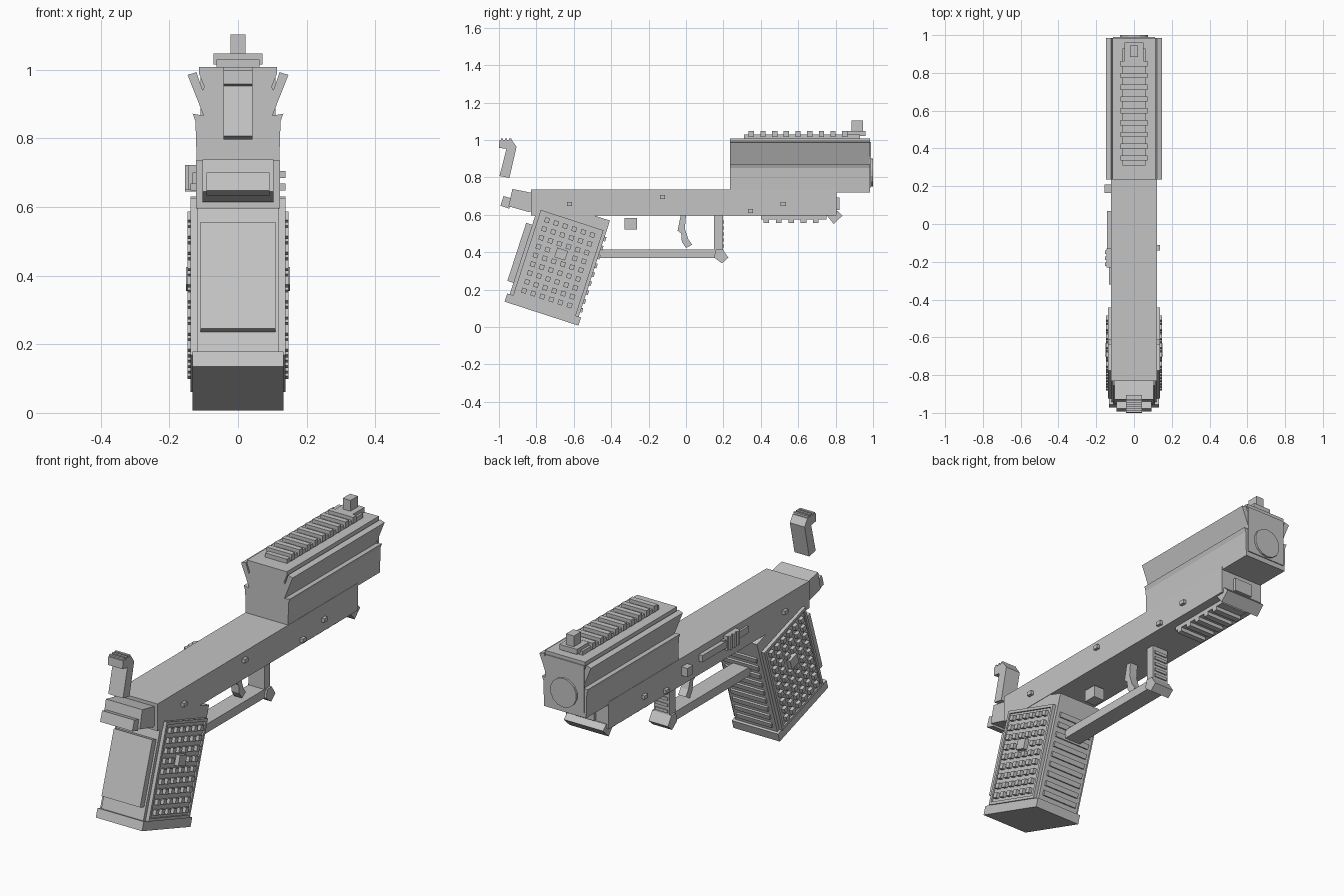
import bpy, bmesh, math
from mathutils import Matrix, Vector

if "Cube" in bpy.data.objects:
    bpy.data.objects.remove(bpy.data.objects["Cube"])

mat = bpy.data.materials.new("plain grey")
mat.diffuse_color = (0.55, 0.55, 0.55, 1)
mat.use_nodes = True
mat.node_tree.nodes["Principled BSDF"].inputs["Base Color"].default_value = mat.diffuse_color


def finish(bm, name):
    bmesh.ops.recalc_face_normals(bm, faces=bm.faces)
    me = bpy.data.meshes.new(name)
    bm.to_mesh(me)
    bm.free()
    me.materials.append(mat)
    ob = bpy.data.objects.new(name, me)
    bpy.context.collection.objects.link(ob)
    return ob


def add_box(bm, x, y, z, m=Matrix()):
    """Box from (min, max) ranges, optionally transformed."""
    v = [bm.verts.new(m @ Vector((a, b, c))) for a in x for b in y for c in z]
    for f in ((0, 1, 3, 2), (4, 6, 7, 5), (0, 4, 5, 1), (2, 3, 7, 6), (0, 2, 6, 4), (1, 5, 7, 3)):
        bm.faces.new([v[i] for i in f])


def boxes(name, items, m=Matrix()):
    bm = bmesh.new()
    for it in items:
        add_box(bm, *it, m)
    return finish(bm, name)


def extrude(name, pts, vec):
    """Closed polygon of 3D points pushed along vec."""
    bm = bmesh.new()
    f = bm.faces.new([bm.verts.new(p) for p in pts])
    r = bmesh.ops.extrude_face_region(bm, geom=[f])
    bmesh.ops.translate(bm, vec=vec, verts=[g for g in r["geom"] if isinstance(g, bmesh.types.BMVert)])
    return finish(bm, name)


def side(name, yz, w):
    """Side profile, centred across x with half width w."""
    return extrude(name, [(-w, y, z) for y, z in yz], (2 * w, 0, 0))


# Frame and tail
boxes("frame", [((-.122, .122), (-.83, .805), (.595, .735))])
side("tail_block", [(-.928, .738), (-.82, .716), (-.82, .62), (-.842, .615), (-.949, .645)], .104)
side("tail_button", [(-.976, .70), (-.935, .688), (-.945, .633), (-.992, .648)], .092)

# Upper slide with flared side fins
half = [(.12, .72), (.124, .85), (.132, .872), (.10, .866), (.147, .985), (.121, .993),
        (.103, .94), (.098, .95), (.114, .99), (.114, 1.008)]
prof = half + [(-x, z) for x, z in reversed(half)]
extrude("slide", [(x, .235, z) for x, z in prof], (0, .75, 0))
boxes("slide_end_plate", [((-.11, .11), (.98, .99), (.745, .99))])
bm = bmesh.new()
bmesh.ops.create_cone(bm, cap_ends=True, segments=14, radius1=.075, radius2=.075, depth=.014,
                      matrix=Matrix.Translation((0, .993, .825)) @ Matrix.Rotation(math.pi / 2, 4, 'X'))
finish(bm, "muzzle_cap")

# Top rail and sight
boxes("top_rail", [((-.062, .062), (.31, .93), (1.0, 1.03))])
boxes("top_rail_slats", [((-.072, .072), (.335 + i * .0625, .363 + i * .0625), (1.015, 1.048))
                         for i in range(9)])
boxes("sight", [((-.05, .05), (.85, .96), (1.02, 1.047)), ((-.022, .022), (.885, .945), (1.04, 1.103))])

# Rail under the barrel and nose
boxes("lower_rail", [((-.075, .075), (.4, .75), (.575, .6))]
      + [((-.075, .075), (.415 + i * .066, .445 + i * .066), (.556, .58)) for i in range(5)])
side("nose_hook", [(.75, .6), (.79, .55), (.836, .595), (.81, .62), (.79, .62)], .112)
boxes("nose_block", [((-.05, .05), (.80, .82), (.625, .692))])

# Trigger and guard
side("trigger", [(-.028, .6), (.0, .6), (-.006, .525), (.012, .47), (.033, .44), (0, .422),
                 (-.022, .455), (-.026, .5), (-.045, .515), (-.04, .54)], .022)
boxes("trigger_guard", [((-.045, .045), (-.47, .19), (.37, .415)), ((-.045, .045), (.15, .197), (.40, .6))]
      + [((-.036, .036), (.19, .203), (.425 + i * .032, .44 + i * .032)) for i in range(5)])
side("guard_hook", [(.15, .372), (.192, .34), (.226, .37), (.197, .415), (.16, .415)], .055)
boxes("release_block", [((-.03, .03), (-.33, -.262), (.52, .582))])

# Grip, built upright then leaned back
lean = Matrix.Translation((0, -.683, .343)) @ Matrix.Rotation(math.radians(-18), 4, 'X')
boxes("grip_core", [((-.12, .12), (-.195, .193), (-.25, .30))], lean)
boxes("grip_base", [((-.132, .132), (-.209, .206), (-.286, -.24))], lean)
boxes("grip_back_plate", [((-.11, .11), (-.229, -.19), (-.176, .15))], lean)
boxes("grip_front_ridges", [((-.10, .10), (.19, .203), (-.215 + i * .05, -.19 + i * .05))
                            for i in range(9)], lean)
panels, studs, badges = [], [], []
for s in (-1, 1):
    def out(a, b):
        return tuple(sorted((s * a, s * b)))
    panels.append((out(.11, .130), (-.176, .176), (-.24, .24)))
    # Raised rim round the panel
    for u in ((-.176, -.162), (.162, .176)):
        panels.append((out(.12, .138), u, (-.24, .24)))
    for v in ((-.24, -.226), (.226, .24)):
        panels.append((out(.12, .138), (-.162, .162), v))
    for c in range(6):
        for r in range(9):
            u, v = (c - 2.5) * .051, (r - 4) * .0495
            if not (c in (2, 3) and r == 5):
                studs.append((out(.125, .147), (u - .013, u + .013), (v - .013, v + .013)))
    badges.append((out(.125, .152), (-.03, .03), (.023, .076)))
boxes("grip_panels", panels, lean)
boxes("grip_studs", studs, lean)
boxes("grip_centre_plates", badges, lean)

# Pins on both sides
boxes("frame_pins", [((s * .13 - .008, s * .13 + .008), (y - .014, y + .014), (z - .01, z + .01))
                     for s in (-1, 1)
                     for y, z in ((-.623, .658), (-.126, .695), (.345, .62), (.52, .658))])

# Left side controls
boxes("left_lever", [((-.143, -.12), (-.13, .07), (.665, .70)),
                     ((-.133, -.12), (-.32, -.22), (.665, .70)),
                     ((-.146, -.12), (-.23, -.13), (.65, .722))]
      + [((-.154, -.14), (-.222 + i * .032, -.203 + i * .032), (.65, .722)) for i in range(3)])
boxes("left_catch", [((-.155, -.12), (.165, .21), (.645, .69))])

# Separate hammer behind the frame
side("hammer", [(-.997, 1.0), (-.93, .998), (-.906, .963), (-.944, .797), (-.997, .807),
                (-.96, .952), (-1.0, .958)], .042)
boxes("hammer_ribs", [((-.042, .042), (-.99 + i * .022, -.978 + i * .022), (.985, 1.008)) for i in range(3)])
